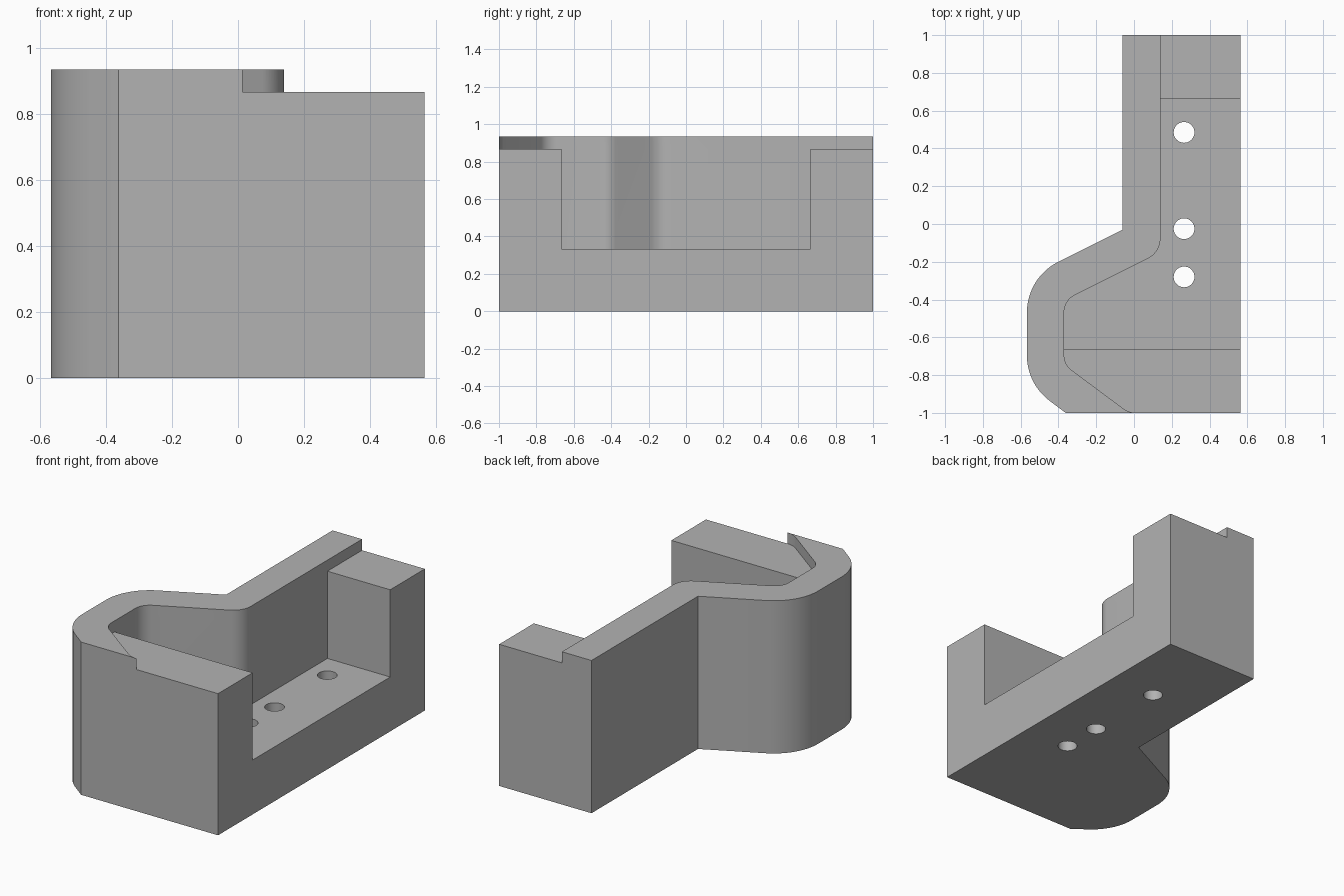
import bpy, bmesh, math
from mathutils import Vector

if "Cube" in bpy.data.objects:
    bpy.data.objects.remove(bpy.data.objects["Cube"])

TOP, LEDGE, FLOOR = 0.935, 0.867, 0.333

grey = bpy.data.materials.new("plain grey")
grey.diffuse_color = (0.45, 0.45, 0.45, 1)
grey.use_nodes = True
grey.node_tree.nodes["Principled BSDF"].inputs["Base Color"].default_value = grey.diffuse_color


def rounded(corners, steps=12):
    """Turn (x, y, radius) corners into a filleted outline."""
    out = []
    for i, (x, y, r) in enumerate(corners):
        p = Vector((x, y))
        if r == 0:
            out.append(p)
            continue
        a = (Vector(corners[i - 1][:2]) - p).normalized()
        b = (Vector(corners[(i + 1) % len(corners)][:2]) - p).normalized()
        half = a.angle(b) / 2
        centre = p + (a + b).normalized() * (r / math.sin(half))
        start = p + a * (r / math.tan(half)) - centre
        end = p + b * (r / math.tan(half)) - centre
        sweep = math.pi - 2 * half
        for k in range(steps + 1):
            t = k / steps
            out.append(centre + (start * math.sin((1 - t) * sweep)
                                 + end * math.sin(t * sweep)) / math.sin(sweep))
    return out


def prism(name, outline, z0, z1):
    bm = bmesh.new()
    face = bm.faces.new([bm.verts.new((p.x, p.y, z0)) for p in outline])
    ext = bmesh.ops.extrude_face_region(bm, geom=[face])
    moved = [v for v in ext["geom"] if isinstance(v, bmesh.types.BMVert)]
    bmesh.ops.translate(bm, verts=moved, vec=(0, 0, z1 - z0))
    bmesh.ops.recalc_face_normals(bm, faces=bm.faces)
    mesh = bpy.data.meshes.new(name)
    bm.to_mesh(mesh)
    bm.free()
    mesh.materials.append(grey)
    obj = bpy.data.objects.new(name, mesh)
    bpy.context.collection.objects.link(obj)
    return obj


# Main block: straight arm with a bulged end
body = prism("bracket_body", rounded([
    (0.565, -1, 0), (0.565, 1, 0), (-0.06, 1, 0), (-0.06, -0.03, 0),
    (-0.567, -0.283, 0.3), (-0.567, -0.845, 0.3), (-0.362, -1, 0)]), 0, TOP)

# Shared inner wall line, kept 0.2 inside the outer wall
inner_bend = [(0.14, -0.15, 0.12), (-0.37, -0.405, 0.1)]

# Shallow ledge beside the rim
ledge = prism("ledge_cutter", rounded(
    [(0.8, 1.2, 0), (0.14, 1.2, 0)] + inner_bend +
    [(-0.37, -0.744, 0.1), (-0.026, -1, 0.12), (0.03, -1, 0),
     (0.03, -1.2, 0), (0.8, -1.2, 0)]), LEDGE, 1.2)

# Deep pocket between the two end blocks
pocket = prism("pocket_cutter", rounded(
    [(0.8, 0.665, 0), (0.14, 0.665, 0)] + inner_bend +
    [(-0.37, -0.665, 0), (0.8, -0.665, 0)]), FLOOR, 1.1)

# Three mounting holes through the floor
cutters = [ledge, pocket]
for y in (0.485, -0.025, -0.28):
    ring = [Vector((0.265 + 0.055 * math.cos(a), y + 0.055 * math.sin(a)))
            for a in (math.tau * k / 40 for k in range(40))]
    cutters.append(prism("hole_cutter", ring, -0.1, 0.6))

for cutter in cutters:
    mod = body.modifiers.new(cutter.name, "BOOLEAN")
    mod.operation = "DIFFERENCE"
    mod.solver = "EXACT"
    mod.object = cutter
    cutter.hide_render = True
    cutter.hide_set(True)

# Bake the cuts, remove the cutters and smooth the curved walls
bpy.context.view_layer.objects.active = body
body.select_set(True)
for mod in list(body.modifiers):
    bpy.ops.object.modifier_apply(modifier=mod.name)
for cutter in cutters:
    bpy.data.objects.remove(cutter)
bpy.ops.object.shade_smooth_by_angle(angle=math.radians(20))
